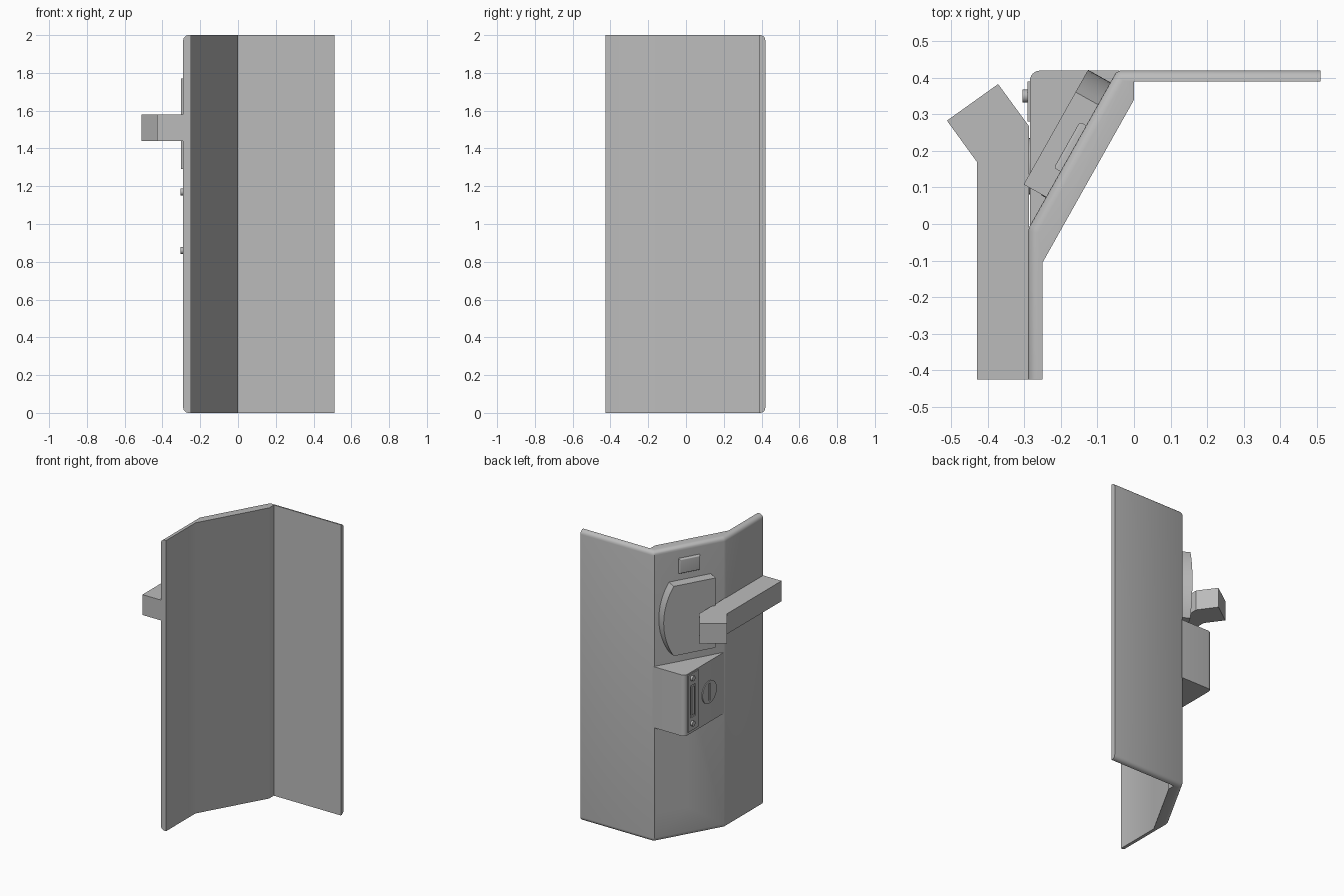
import bpy, bmesh, math
from mathutils import Matrix, Vector

cube = bpy.data.objects.get("Cube")
if cube:
    bpy.data.objects.remove(cube, do_unlink=True)

mat = bpy.data.materials.new("plain grey")
mat.use_nodes = True
GREY = (0.5, 0.5, 0.5, 1)
mat.diffuse_color = GREY
mat.node_tree.nodes["Principled BSDF"].inputs["Base Color"].default_value = GREY

parts = []
UP = Vector((0, 0, 1))
ALONG = Vector((-0.49, -0.872, 0)).normalized()   # along the slanted panel
OUT = ALONG.cross(UP)                             # out of the slanted panel


def frame(a, b, c, origin):
    return Matrix((a, b, c)).transposed().to_4x4() if origin is None else \
        Matrix.Translation(origin) @ Matrix((a, b, c)).transposed().to_4x4()


CORNER = Vector((-0.05, 0.414, 0))
WORLD = Matrix.Identity(4)
SLANT = frame(ALONG, UP, OUT, CORNER)      # along, height, outwards
PLAN = frame(ALONG, OUT, UP, CORNER)       # along, outwards, height
LOCK_SIDE = frame(Vector((0, 1, 0)), UP, Vector((-1, 0, 0)), (-0.285, 0, 0))


def prism(name, pts, low, high, space=WORLD, bevel_rule=None, bevel=0.03):
    """Extrude an outline between two levels of the given frame."""
    bm = bmesh.new()
    face = bm.faces.new([bm.verts.new((x, y, low)) for x, y in pts])
    new = bmesh.ops.extrude_face_region(bm, geom=[face])["geom"]
    bmesh.ops.translate(bm, vec=(0, 0, high - low),
                        verts=[v for v in new if isinstance(v, bmesh.types.BMVert)])
    if bevel_rule:
        edges = [e for e in bm.edges if bevel_rule(*[v.co for v in e.verts])]
        bmesh.ops.bevel(bm, geom=edges, offset=bevel, segments=5,
                        profile=0.5, affect='EDGES')
    bm.transform(space)
    bmesh.ops.recalc_face_normals(bm, faces=bm.faces)
    mesh = bpy.data.meshes.new(name)
    bm.to_mesh(mesh)
    bm.free()
    mesh.materials.append(mat)
    obj = bpy.data.objects.new(name, mesh)
    bpy.context.collection.objects.link(obj)
    parts.append(obj)
    return obj


def cut(obj, cutter):
    mod = obj.modifiers.new("cut", 'BOOLEAN')
    mod.operation = 'DIFFERENCE'
    mod.solver = 'EXACT'
    mod.object = cutter
    with bpy.context.temp_override(object=obj, active_object=obj):
        bpy.ops.object.modifier_apply(modifier=mod.name)
    parts.remove(cutter)
    bpy.data.objects.remove(cutter, do_unlink=True)


def rect(x0, y0, x1, y1):
    return [(x0, y0), (x1, y0), (x1, y1), (x0, y1)]


def arc(cx, cy, r, start, end, n):
    return [(cx + r * math.cos(math.radians(start + (end - start) * i / n)),
             cy + r * math.sin(math.radians(start + (end - start) * i / n)))
            for i in range(n + 1)]


def disc(cx, cy, r, n=24):
    return arc(cx, cy, r, 0, 360, n)[:-1]


# Folded door panel with its outer top and bottom edges rounded
outer = [(0.51, 0.42), (-0.038, 0.42), (-0.05, 0.414),
         (-0.285, -0.005), (-0.29, -0.02), (-0.29, -0.425)]
inner = [(-0.25, -0.425), (-0.25, -0.105), (0, 0.34), (0, 0.39), (0.51, 0.39)]


def outer_rim(a, b):
    on_path = all(any(math.dist(v.xy, p) < 1e-4 for p in outer) for v in (a, b))
    return on_path and abs(a.z - b.z) < 1e-5


panel = prism("door_panel", outer + inner, 0, 2, bevel_rule=outer_rim, bevel=0.028)

# Hand pocket sunk below the lock
cut(panel, prism("pocket_cutter", [(0.012, 0.06), (0.012, -0.05), (0.212, -0.05),
                                   (0.274, 0.06)], 0.19, 0.79, PLAN))

# Lock case filling the corner
prism("lock_case", [(-0.04, 0.42)] + arc(-0.257, 0.392, 0.028, 90, 180, 6)
      + [(-0.285, -0.01), (-0.27, -0.01), (-0.04, 0.4)], 0.79, 1.21)

# Latch plate, bolt slot and screws
plate = prism("latch_plate", rect(0.28, 0.81, 0.39, 1.2), -0.01, 0.006, LOCK_SIDE)
cut(plate, prism("slot_cutter", rect(0.31, 0.9, 0.365, 1.12), -0.004, 0.05, LOCK_SIDE))
prism("latch_bolt", rect(0.325, 0.915, 0.35, 1.105), -0.01, 0.006, LOCK_SIDE)
for label, z in (("upper", 1.17), ("lower", 0.86)):
    prism(label + "_screw", disc(0.35, z, 0.018, 16), 0, 0.02, LOCK_SIDE)

# Key cylinder with a slit
key = prism("key_cylinder", disc(0.158, 1.0, 0.077, 32), -0.01, 0.006, LOCK_SIDE)
cut(key, prism("slit_cutter", rect(0.148, 0.94, 0.168, 1.06), -0.005, 0.05, LOCK_SIDE))

# Pull handle with a bored angled end
handle = prism("handle", [(-0.43, -0.425), (-0.43, 0.17), (-0.512, 0.283),
                          (-0.372, 0.383), (-0.287, 0.267), (-0.287, -0.425)], 1.44, 1.58)
along_end = Vector((0.14, 0.1, 0)).normalized()
END = frame(along_end, UP, along_end.cross(UP), (-0.442, 0.333, 1.51))
cut(handle, prism("bore_cutter", disc(0, 0, 0.042), -0.1, 0.1, END))

# Wedge-shaped keypad housing: curved on one side, sloping down on the other
MID = 1.53
housing = prism("keypad_housing", [(0.39, MID - 0.24)] + [(0.39, MID + 0.24)]
                + arc(0.476, MID, 0.446, 147.5, 212.5, 16), -0.01, 0.07, SLANT)
cut(housing, prism("slope_cutter", [(0.1, 0.0705), (0.392, 0.002), (0.6, 0.002),
                                    (0.6, 0.3), (0.1, 0.3)], 1, 2, PLAN))
cut(housing, prism("recess_cutter", [(0.375, MID - 0.215), (0.375, MID + 0.215)]
                   + arc(0.53, MID, 0.446, 151, 209, 16), 0.004, 0.2, SLANT))

# Keypad buttons and curved ridge
for i, (u, v) in enumerate(arc(0.26, MID, 0.11, -120, 120, 6)):
    prism(f"button_{i + 1}", disc(u, v, 0.022, 16), 0, 0.014, SLANT)
prism("curved_ridge", arc(0.27, MID, 0.13, 120, 240, 12)
      + arc(0.27, MID, 0.115, 240, 120, 12), 0, 0.012, SLANT)

# Small raised plate above the keypad
prism("blank_plate", rect(0.165, 1.82, 0.31, 1.92), -0.01, 0.02, SLANT,
      bevel_rule=lambda a, b: a.z > 0 and b.z > 0, bevel=0.008)

# Smooth rounded areas, keep hard edges crisp
bpy.ops.object.select_all(action='DESELECT')
for obj in parts:
    obj.select_set(True)
bpy.context.view_layer.objects.active = panel
bpy.ops.object.shade_smooth_by_angle(angle=math.radians(30))
